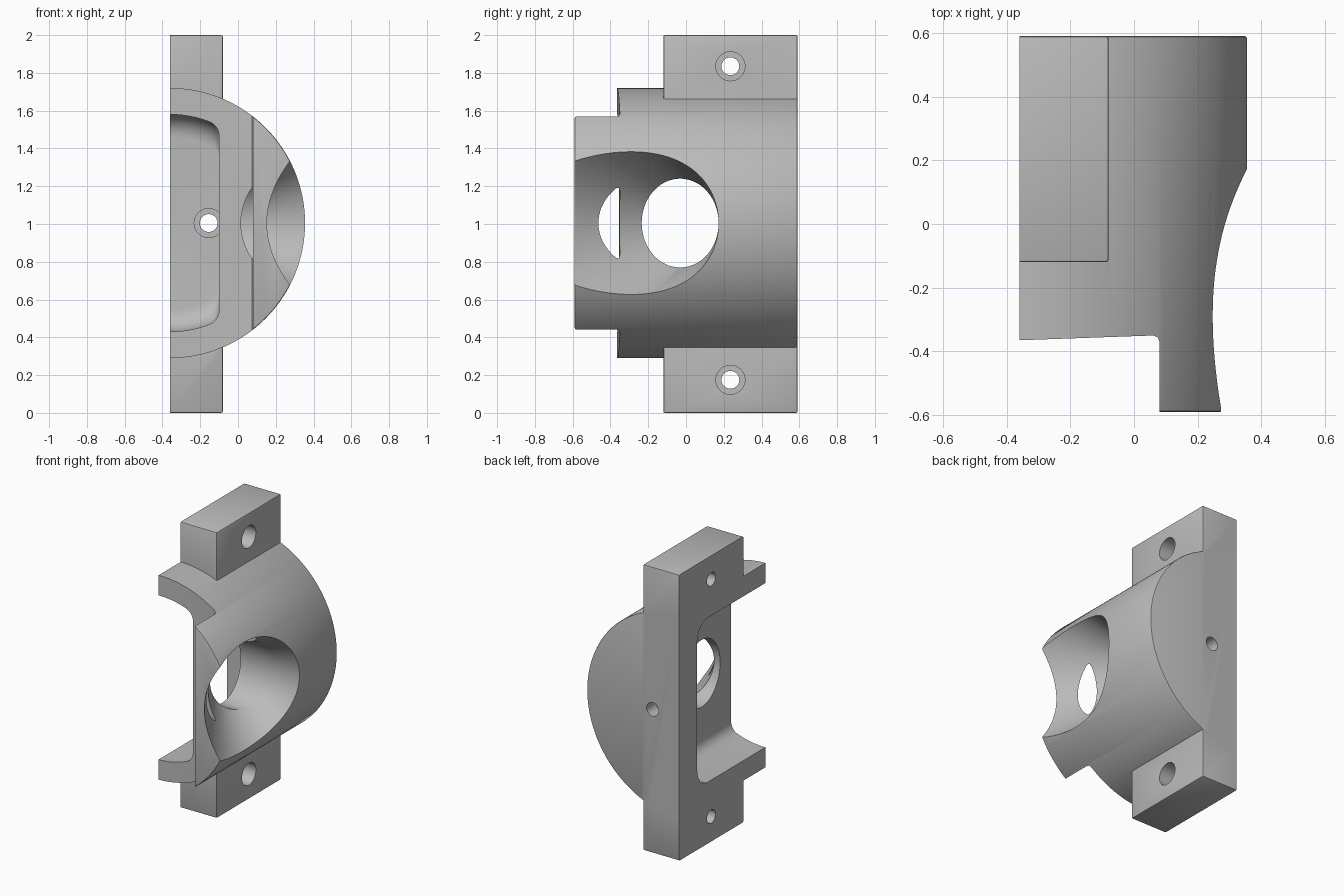
import bpy, bmesh
from math import sin, cos, pi, sqrt, atan2, radians
from mathutils import Vector

if "Cube" in bpy.data.objects:
    bpy.data.objects.remove(bpy.data.objects["Cube"], do_unlink=True)

AX, AZ = -0.36, 1.005      # axis of the half-round body
BACK = 0.59


def loft(name, rings, bevel=0):
    """Closed solid through equal-length loops; bevel skips the flat side plane."""
    bm = bmesh.new()
    loops = [[bm.verts.new(p) for p in ring] for ring in rings]
    n = len(loops[0])
    for a, b in zip(loops, loops[1:]):
        for i in range(n):
            j = (i + 1) % n
            bm.faces.new((a[i], a[j], b[j], b[i]))
    bm.faces.new(loops[0][::-1])
    bm.faces.new(loops[-1])
    bmesh.ops.recalc_face_normals(bm, faces=bm.faces)
    if bevel:
        edges = [e for e in bm.edges if e.calc_face_angle(0) > 0.6
                 and not any(abs(f.normal.x + 1) < 1e-3 for f in e.link_faces)]
        bmesh.ops.bevel(bm, geom=edges, offset=bevel, segments=2,
                        profile=0.5, affect='EDGES')
    mesh = bpy.data.meshes.new(name)
    bm.to_mesh(mesh)
    bm.free()
    obj = bpy.data.objects.new(name, mesh)
    bpy.context.collection.objects.link(obj)
    return obj


def combine(target, tool, operation):
    mod = target.modifiers.new(tool.name, 'BOOLEAN')
    mod.operation, mod.solver, mod.object = operation, 'EXACT', tool
    tool.hide_render = True
    bpy.context.view_layer.objects.active = target
    bpy.ops.object.modifier_apply(modifier=mod.name)
    bpy.data.objects.remove(tool, do_unlink=True)


def circle(center, u, v, r, n=48):
    c, u, v = Vector(center), Vector(u), Vector(v)
    return [c + r * (cos(2 * pi * i / n) * u + sin(2 * pi * i / n) * v) for i in range(n)]


X, Y, Z = (1, 0, 0), (0, 1, 0), (0, 0, 1)

# Half-round body
R = 0.715
half = [(AX + R * cos(a), AZ + R * sin(a)) for a in
        [-pi / 2 + pi * i / 96 for i in range(97)]]
body = loft("housing_bracket", [[(x, y, z) for x, z in half] for y in (-BACK, BACK)], 0.008)

# Mounting tabs above and below, one continuous bar
bar = [(AX, -0.12), (-0.08, -0.12), (-0.08, BACK), (AX, BACK)]
combine(body, loft("mounting_bar", [[(x, y, z) for x, y in bar] for z in (0, 2)], 0.008), 'UNION')

# Front step leaving a thin lip on the outer side
step = [(-1, -1), (0.08, -1), (0.08, -0.37), (0.075, -0.356), (0.06, -0.35), (AX, -0.365), (-1, -0.387)]
combine(body, loft("front_step", [[(x, y, z) for x, y in step] for z in (-0.2, 2.2)]), 'DIFFERENCE')


# Inner cavity with rounded corners and a rounded far end
def cavity_profile(radius, width=0.26, corner=0.08):
    zc = sqrt((radius - corner) ** 2 - (width - corner) ** 2)
    a0 = atan2(zc, width - corner)
    top = [(width - corner + corner * cos(a0 * i / 8), zc + corner * sin(a0 * i / 8))
           for i in range(9)]
    top += [(radius * cos(a), radius * sin(a)) for a in
            [a0 + (pi / 2 + 0.2 - a0) * i / 12 for i in range(1, 13)]]
    return top + [(x, -z) for x, z in reversed(top)]


rings, fillet, depth = [], 0.12, 0.39
for y, inset in [(-0.8, 0)] + [(depth - fillet * (1 - sin(a)), fillet * (1 - cos(a)))
                               for a in [pi / 2 * i / 8 for i in range(9)]]:
    rings.append([(AX + x, y, AZ + z) for x, z in cavity_profile(0.575 - inset)])
combine(body, loft("cavity", rings), 'DIFFERENCE')

# Flared side opening, tilted toward the front
tilt = radians(30)
axis = Vector((cos(tilt), -sin(tilt), 0))
side = Vector((sin(tilt), cos(tilt), 0))
mid, r0 = Vector((0.065, -0.031, AZ)), 0.235
rim = circle(mid, side, Z, r0, 96)
flare = circle(mid + axis * 0.9, side, Z, r0 + 0.9 * 0.577, 96)
inner = [p - Vector((0.4, 0, 0)) for p in rim]
combine(body, loft("flared_opening", [inner, rim, flare]), 'DIFFERENCE')

# Counterbored screw holes
small, large = 0.047, 0.077
for z in (0.175, 1.835):
    rings = [circle((x, 0.235, z), Y, Z, r) for x, r in
             ((-0.5, small), (-0.22, small), (-0.22, large), (0, large))]
    combine(body, loft("tab_hole", rings), 'DIFFERENCE')
rings = [circle((-0.155, y, AZ), X, Z, r) for y, r in
         ((0.8, small), (0.49, small), (0.49, large), (0.38, large))]
combine(body, loft("back_hole", rings), 'DIFFERENCE')

# Material and shading
mat = bpy.data.materials.new("plain_grey")
mat.use_nodes = True
grey = (0.5, 0.5, 0.5, 1)
mat.diffuse_color = grey
mat.node_tree.nodes["Principled BSDF"].inputs["Base Color"].default_value = grey
body.data.materials.clear()
body.data.materials.append(mat)
for poly in body.data.polygons:
    poly.material_index = 0
bpy.ops.object.select_all(action='DESELECT')
body.select_set(True)
bpy.context.view_layer.objects.active = body
bpy.ops.object.shade_smooth_by_angle(angle=radians(30))
